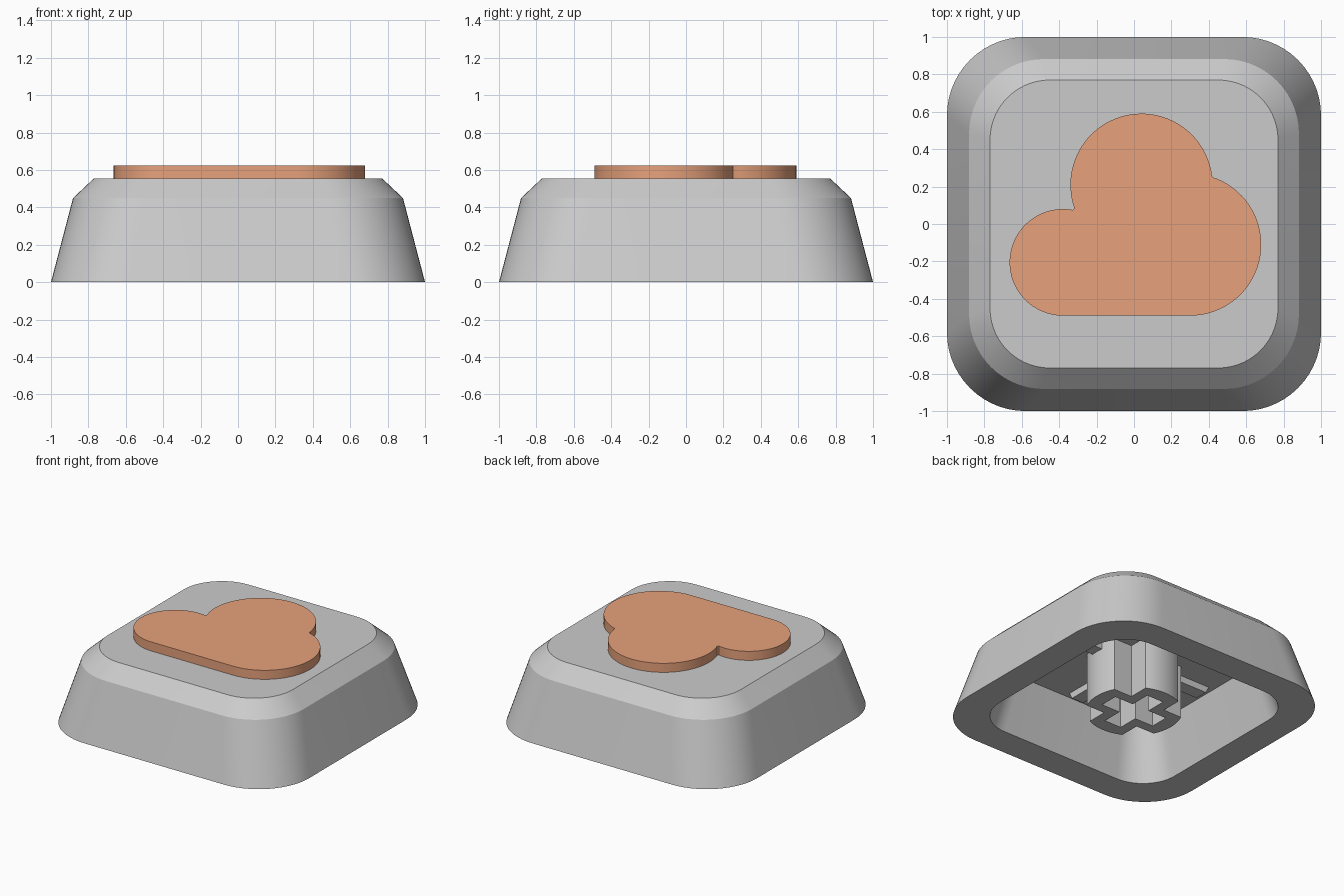
import bpy, bmesh
from math import sin, cos, radians, degrees, atan2, sqrt

if "Cube" in bpy.data.objects:
    bpy.data.objects.remove(bpy.data.objects["Cube"])


def arc(cx, cy, r, a0, a1, n):
    """Points along an arc, angles in degrees."""
    return [(cx + r * cos(radians(a0 + (a1 - a0) * i / n)),
             cy + r * sin(radians(a0 + (a1 - a0) * i / n))) for i in range(n + 1)]


def rounded_square(half, r, n=14):
    c = half - r
    pts = []
    for k, (sx, sy) in enumerate([(1, 1), (-1, 1), (-1, -1), (1, -1)]):
        pts += arc(sx * c, sy * c, r, 90 * k, 90 * k + 90, n)
    return pts


def four_way(quarter):
    """Repeat a list of points around z in 90 degree steps."""
    out = []
    for k in range(4):
        for x, y in quarter:
            out.append([(x, y), (-y, x), (-x, -y), (y, -x)][k])
    return out


def finish(ob, angle=20):
    bpy.ops.object.select_all(action='DESELECT')
    ob.select_set(True)
    bpy.context.view_layer.objects.active = ob
    bpy.ops.object.shade_smooth_by_angle(angle=radians(angle))


def loft(name, rings):
    """Skin equal-length rings of (points, z) and cap both ends."""
    bm = bmesh.new()
    loops = [[bm.verts.new((x, y, z)) for x, y in pts] for pts, z in rings]
    for a, b in zip(loops, loops[1:]):
        for i in range(len(a)):
            j = (i + 1) % len(a)
            bm.faces.new((a[i], a[j], b[j], b[i]))
    bm.faces.new(loops[0])
    bm.faces.new(loops[-1])
    bmesh.ops.recalc_face_normals(bm, faces=bm.faces)
    me = bpy.data.meshes.new(name)
    bm.to_mesh(me)
    bm.free()
    ob = bpy.data.objects.new(name, me)
    bpy.context.collection.objects.link(ob)
    finish(ob)
    return ob


def plate_with_hole(name, outlines, z0, z1):
    """Extruded 2D outlines; an inner outline becomes a hole."""
    cu = bpy.data.curves.new(name, 'CURVE')
    cu.dimensions, cu.fill_mode = '2D', 'BOTH'
    cu.extrude = (z1 - z0) / 2
    for pts in outlines:
        sp = cu.splines.new('POLY')
        sp.points.add(len(pts) - 1)
        for p, (x, y) in zip(sp.points, pts):
            p.co = (x, y, 0, 1)
        sp.use_cyclic_u = True
    ob = bpy.data.objects.new(name, cu)
    ob.location.z = (z0 + z1) / 2
    bpy.context.collection.objects.link(ob)
    bpy.ops.object.select_all(action='DESELECT')
    ob.select_set(True)
    bpy.context.view_layer.objects.active = ob
    bpy.ops.object.convert(target='MESH')
    finish(bpy.context.object)


TOP, CEILING = 0.555, 0.40

# hollow cap: ceiling, inner wall, rim, outer wall, chamfer, top
loft("cap_shell", [
    (rounded_square(0.67, 0.22), CEILING),
    (rounded_square(0.78, 0.28), 0),
    (rounded_square(1.00, 0.42), 0),
    (rounded_square(0.882, 0.40), 0.45),
    (rounded_square(0.77, 0.32), TOP),
])

# cross-shaped stem with a cross-shaped socket
w, r = 0.145, 0.33
a = degrees(atan2(w, sqrt(r * r - w * w)))
stem = four_way(arc(0, 0, r, -a, a, 10) + [(w, w)])
socket = four_way([(0.225, -0.07), (0.225, 0.07), (0.07, 0.07)])
plate_with_hole("stem", [stem, socket], 0, CEILING + 0.01)

# tapered ribs under the ceiling, one per side
for k in range(4):
    def rect(x1, h):
        return [(0.26, -h), (x1, -h), (x1, h), (0.26, h)]
    rib = loft(f"rib_{k + 1}", [(rect(0.63, 0.05), CEILING + 0.01),
                                (rect(0.60, 0.05), CEILING - 0.05)])
    rib.rotation_euler.z = radians(90 * k)

# raised cloud made of three arcs and a flat base
cloud = loft("cloud_inlay", [(
    arc(0.30, -0.11, 0.38, -90, 71.6, 40)
    + arc(0.04, 0.21, 0.38, 7, 199, 48)
    + arc(-0.38, -0.205, 0.285, 79, 270, 44), z) for z in (TOP - 0.02, 0.623)])
mat = bpy.data.materials.new("cloud_orange")
mat.diffuse_color = (0.80, 0.36, 0.20, 1)
mat.use_nodes = True
mat.node_tree.nodes["Principled BSDF"].inputs["Base Color"].default_value = mat.diffuse_color
cloud.data.materials.append(mat)
